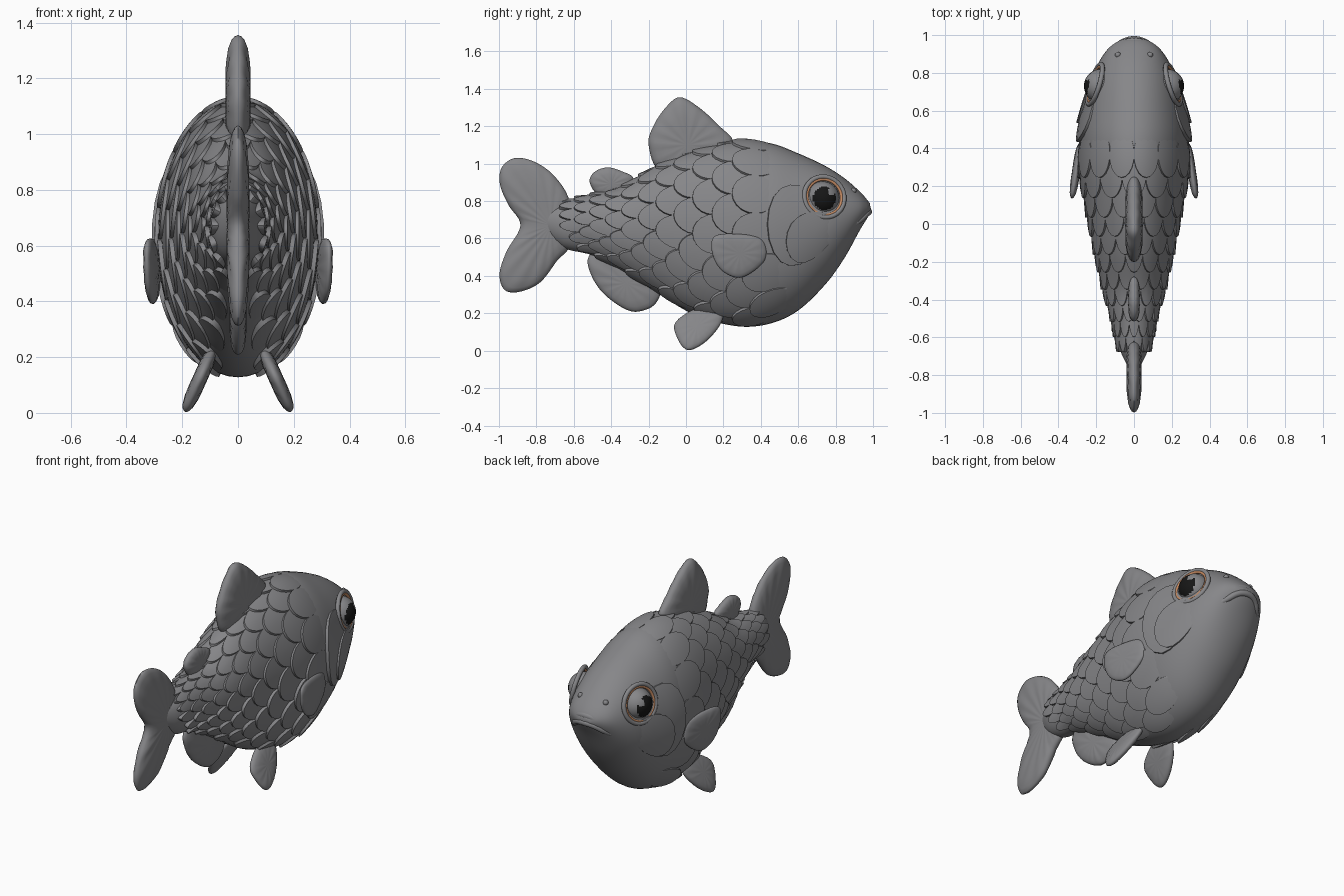
import bpy
import bmesh
from math import sin, cos, pi, sqrt, atan2
from mathutils import Vector

cube = bpy.data.objects.get("Cube")
if cube:
    bpy.data.objects.remove(cube)


def material(name, colour):
    mat = bpy.data.materials.new(name)
    mat.use_nodes = True
    mat.diffuse_color = (*colour, 1)
    bsdf = mat.node_tree.nodes["Principled BSDF"]
    bsdf.inputs["Base Color"].default_value = (*colour, 1)
    bsdf.inputs["Roughness"].default_value = 0.6
    return mat


GREY = material("slate grey", (0.24, 0.24, 0.25))
BLACK = material("pupil black", (0.008, 0.008, 0.008))
ORANGE = material("eye rim orange", (0.55, 0.25, 0.12))


def finish(name, bm, mats, angle=50):
    bmesh.ops.recalc_face_normals(bm, faces=bm.faces)
    mesh = bpy.data.meshes.new(name)
    bm.to_mesh(mesh)
    bm.free()
    obj = bpy.data.objects.new(name, mesh)
    bpy.context.collection.objects.link(obj)
    for mat in mats:
        mesh.materials.append(mat)
    bpy.ops.object.select_all(action='DESELECT')
    obj.select_set(True)
    bpy.context.view_layer.objects.active = obj
    bpy.ops.object.shade_smooth_by_angle(angle=angle * pi / 180)
    return obj


def bridge(bm, a, b):
    n = len(a)
    for i in range(n):
        bm.faces.new((a[i], a[(i + 1) % n], b[(i + 1) % n], b[i]))


def fan(bm, ring, point):
    tip = bm.verts.new(point)
    for i in range(len(ring)):
        bm.faces.new((ring[i], ring[(i + 1) % len(ring)], tip))


# Body stations: y, top z, bottom z, half width
STATIONS = [(-.74, .76, .61, .04), (-.66, .79, .55, .078), (-.5, .83, .51, .112),
            (-.36, .865, .435, .152), (-.15, .985, .305, .2), (.05, 1.065, .19, .24),
            (.28, 1.118, .13, .282), (.45, 1.11, .145, .29), (.6, 1.055, .215, .272),
            (.75, .985, .36, .235), (.85, .92, .5, .19), (.93, .85, .645, .135),
            (.97, .805, .71, .08), (.985, .775, .735, .04)]


def section(y):
    """Smoothly interpolated top, bottom and half width at y."""
    y = min(max(y, STATIONS[0][0]), STATIONS[-1][0])
    i = 0
    while i < len(STATIONS) - 2 and y > STATIONS[i + 1][0]:
        i += 1
    a, b = STATIONS[i], STATIONS[i + 1]
    before, after = STATIONS[max(i - 1, 0)], STATIONS[min(i + 2, len(STATIONS) - 1)]
    h = b[0] - a[0]
    s = (y - a[0]) / h
    out = []
    for k in (1, 2, 3):
        m0 = (b[k] - before[k]) / (b[0] - before[0]) * h
        m1 = (after[k] - a[k]) / (after[0] - a[0]) * h
        d = b[k] - a[k]
        out.append(a[k] + s * (m0 + s * (3 * d - 2 * m0 - m1 + s * (m0 + m1 - 2 * d))))
    return out


def skin(y, t, lift=0.0):
    """Point on the body at length y and angle t, raised by lift."""
    top, bottom, half = section(y)
    return Vector(((half + lift) * cos(t), y,
                   (top + bottom) / 2 + ((top - bottom) / 2 + lift) * sin(t)))


# Body
bm = bmesh.new()
first, last = STATIONS[0][0], STATIONS[-1][0]
rings = []
for j in range(65):
    y = first + (last - first) * sin(j / 64 * pi / 2)
    rings.append([bm.verts.new(skin(y, i / 48 * 2 * pi)) for i in range(48)])
for a, b in zip(rings, rings[1:]):
    bridge(bm, a, b)
fan(bm, rings[0], (0, first, .685))
fan(bm, rings[-1], (0, last + .005, .755))
finish("body", bm, [GREY])


def plate(bm, y0, t0, length, width, lift):
    """Rounded plate that hugs the body and rises toward the tail."""
    previous = None
    for r in (1, .96, .88, .65, .35):
        ring = []
        for i in range(20):
            p = i / 20 * 2 * pi
            back = r * cos(p)
            rise = -.012 if r == 1 else lift * (.35 + .65 * back)
            ring.append(bm.verts.new(skin(y0 - length * back, t0 + width * r * sin(p), rise)))
        if previous:
            bridge(bm, previous, ring)
        previous = ring
    fan(bm, previous, skin(y0, t0, lift * .35))


# Overlapping scales in staggered columns
bm = bmesh.new()
AROUND = 14
y, step, column = .37, .112, 0
while y > -.63:
    for i in range(AROUND):
        t = (i + column % 2 / 2) / AROUND * 2 * pi
        if sin(t) > -.92:
            plate(bm, y - .12 * min(0, sin(t)), t, step * 1.15, pi / AROUND * 1.06, .022)
    y -= step
    step *= .965
    column += 1
finish("scales", bm, [GREY])

# Gill covers with an inner cheek fold
bm = bmesh.new()
for t in (.1, pi - .1):
    plate(bm, .61, t, .18, .55, .02)
for t in (-.1, pi + .1):
    plate(bm, .68, t, .15, .36, .024)
finish("gill_covers", bm, [GREY])


def spline(points, steps=6):
    """Closed smooth outline through the points."""
    out = []
    n = len(points)
    for i in range(n):
        a, b, c, d = (Vector(points[(i + k) % n]) for k in (-1, 0, 1, 2))
        for k in range(steps):
            s = k / steps
            out.append(b + (c - a) * s / 2 + (a - 2.5 * b + 2 * c - d / 2) * s * s
                       + (1.5 * (b - c) + (d - a) / 2) * s ** 3)
    return out


def fin(name, points, centre, thick, place, rays=14):
    """Lens-shaped fin with faint rays; place maps (y, z, offset) to space."""
    bm = bmesh.new()
    outline, mid = spline(points), Vector(centre)
    rim = [bm.verts.new(place(p.x, p.y, 0)) for p in outline]
    for side in (-1, 1):
        previous = rim
        for r in (.98, .93, .82, .6, .3):
            ring = []
            for p in outline:
                q = mid + (p - mid) * r
                d = p - mid
                ridge = 1 + .07 * r * cos(rays * atan2(d.y, d.x))
                ring.append(bm.verts.new(place(q.x, q.y, side * thick * sqrt(1 - r ** 4) * ridge)))
            bridge(bm, previous, ring)
            previous = ring
        fan(bm, previous, place(mid.x, mid.y, side * thick))
    return finish(name, bm, [GREY], 70)


def upright(y, z, offset):
    return (offset, y, z)


# Fins on the centre line
fin("dorsal_fin", [(-.2, 1.1), (-.17, 1.21), (-.1, 1.31), (-.03, 1.355), (.07, 1.3),
                   (.18, 1.2), (.25, 1.11), (.12, 1.0), (-.13, .96)],
    (.01, 1.1), .045, upright)
fin("rear_dorsal_fin", [(-.515, .9), (-.49, .955), (-.42, .98), (-.345, .96),
                        (-.28, .92), (-.33, .84), (-.46, .83)], (-.4, .89), .03, upright)
fin("tail_fin", [(-.62, .79), (-.7, .93), (-.81, 1.01), (-.915, 1.03), (-.985, .98),
                 (-.995, .89), (-.95, .78), (-.885, .67), (-.96, .53), (-.997, .41),
                 (-.97, .325), (-.89, .315), (-.78, .365), (-.69, .48), (-.62, .57)],
    (-.72, .67), .04, upright, 24)
fin("anal_fin", [(-.525, .49), (-.5, .39), (-.435, .3), (-.33, .225), (-.25, .21),
                 (-.16, .255), (-.14, .37), (-.3, .47), (-.46, .54)],
    (-.32, .36), .03, upright)

EYE = Vector((.175, .73, .815))
for side, label in ((1, "left"), (-1, "right")):
    # Paired fins
    fin(label + "_pectoral_fin", [(.43, .51), (.4, .6), (.26, .625), (.15, .61), (.14, .52),
                                  (.19, .43), (.285, .39), (.38, .44)], (.29, .52), .022,
        lambda y, z, o: (side * (.285 + (.42 - y) * .15 + o), y, z))
    fin(label + "_pelvic_fin", [(-.055, .15), (-.045, .06), (.01, .0), (.1, .04),
                                (.18, .13), (.19, .2), (.08, .23)], (.06, .12), .024,
        lambda y, z, o: (side * (.19 - z * .45 + o), y, z + o * .4 + .004))

    # Eye with a painted pupil and a small glint
    bm = bmesh.new()
    bmesh.ops.create_uvsphere(bm, u_segments=48, v_segments=32, radius=.09)
    gaze = Vector((side, .15, 0)).normalized()
    glint = Vector((side * .75, .52, .42)).normalized()
    for face in bm.faces:
        d = face.calc_center_median().normalized()
        face.material_index = int(d.dot(gaze) > .72 and d.dot(glint) < .972)
    bmesh.ops.translate(bm, verts=bm.verts, vec=(side * EYE.x, EYE.y, EYE.z))
    finish(label + "_eye", bm, [GREY, BLACK])

    # Coloured rim inside a grey socket ridge
    axis = Vector((side, .3, .22)).normalized()
    for part, mat, big, small in (("_eye_rim", ORANGE, .097, .009),
                                  ("_eye_socket", GREY, .111, .013)):
        bpy.ops.mesh.primitive_torus_add(
            major_radius=big, minor_radius=small, major_segments=48, minor_segments=10,
            location=Vector((side * EYE.x, EYE.y, EYE.z)) + axis * .033,
            rotation=axis.to_track_quat('Z', 'Y').to_euler())
        ring = bpy.context.object
        ring.name = label + part
        ring.data.materials.append(mat)
        bpy.ops.object.shade_smooth()

    # Nostril bump
    bpy.ops.mesh.primitive_uv_sphere_add(segments=16, ring_count=10, radius=.016,
                                         location=(side * .085, .895, .855))
    bpy.context.object.name = label + "_nostril"
    bpy.context.object.data.materials.append(GREY)
    bpy.ops.object.shade_smooth()


def lip(name, half, radius):
    """Mirrored tapering tube across the snout."""
    path = [(-x, y, z) for x, y, z in reversed(half[1:])] + half
    curve = bpy.data.curves.new(name, 'CURVE')
    curve.dimensions = '3D'
    curve.bevel_depth = radius
    curve.bevel_resolution = 4
    curve.use_fill_caps = True
    line = curve.splines.new('NURBS')
    line.points.add(len(path) - 1)
    for i, (point, co) in enumerate(zip(line.points, path)):
        point.co = (*co, 1)
        point.radius = .4 if i in (0, len(path) - 1) else 1
    line.use_endpoint_u = True
    line.order_u = 3
    curve.materials.append(GREY)
    bpy.context.collection.objects.link(bpy.data.objects.new(name, curve))


# Lips
lip("upper_lip", [(0, .968, .785), (.07, .955, .77), (.125, .915, .725), (.165, .86, .685)], .02)
lip("lower_lip", [(0, .98, .745), (.06, .965, .735), (.11, .92, .69), (.15, .865, .655)], .019)
